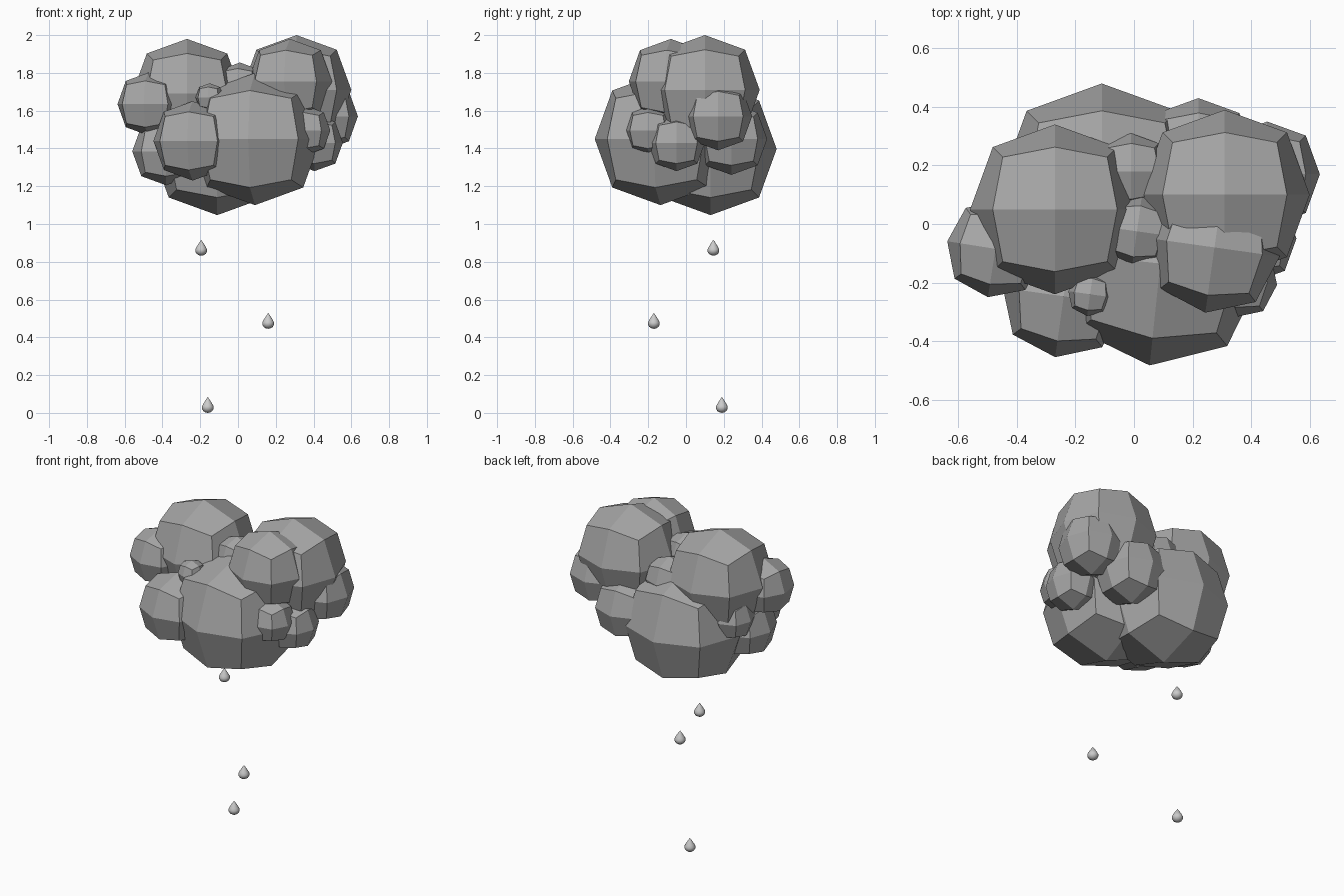
import bpy, bmesh, math
from mathutils import Matrix

if "Cube" in bpy.data.objects:
    bpy.data.objects.remove(bpy.data.objects["Cube"])

# Dark grey for the cloud
cloud_grey = bpy.data.materials.new("cloud_grey")
cloud_grey.diffuse_color = (0.38, 0.38, 0.38, 1)
cloud_grey.use_nodes = True
cloud_grey.node_tree.nodes["Principled BSDF"].inputs["Base Color"].default_value = cloud_grey.diffuse_color


def finish(bm, name, loc, smooth=False):
    me = bpy.data.meshes.new(name)
    bmesh.ops.recalc_face_normals(bm, faces=bm.faces)
    for f in bm.faces:
        f.smooth = smooth
    bm.to_mesh(me)
    bm.free()
    ob = bpy.data.objects.new(name, me)
    ob.location = loc
    bpy.context.collection.objects.link(ob)
    return ob


# Cloud puff: a cube split 2x2 per side, pulled most of the way to a sphere
def puff(name, x, y, z, r, turn=0, roundness=0.91):
    bm = bmesh.new()
    bmesh.ops.create_cube(bm, size=2)
    bmesh.ops.subdivide_edges(bm, edges=bm.edges[:], cuts=1, use_grid_fill=True)
    for v in bm.verts:
        v.co = v.co.lerp(v.co.normalized(), roundness) * r
    bm.transform(Matrix.Rotation(math.radians(turn), 4, 'Z'))
    finish(bm, name, (x, y, z)).data.materials.append(cloud_grey)


# Raindrop: lathed teardrop profile (radius, height)
def raindrop(name, x, y, z, sides=16):
    profile = [(0, 0), (0.013, 0.003), (0.024, 0.010), (0.031, 0.022),
               (0.031, 0.034), (0.025, 0.046), (0.015, 0.062), (0.006, 0.076), (0, 0.084)]
    bm = bmesh.new()
    verts = [bm.verts.new((r, 0, h)) for r, h in profile]
    edges = [bm.edges.new(p) for p in zip(verts, verts[1:])]
    bmesh.ops.spin(bm, geom=verts + edges, cent=(0, 0, 0), axis=(0, 0, 1),
                   angle=math.tau, steps=sides)
    bmesh.ops.remove_doubles(bm, verts=bm.verts[:], dist=0.0005)
    finish(bm, name, (x, y, z), smooth=True)


# Cloud: x, y, z, radius and turn of every puff
puffs = {
    "front_puff": (0.09, -0.135, 1.45, 0.35, -6),
    "back_puff": (-0.11, 0.13, 1.397, 0.35),
    "top_right_puff": (0.31, 0.10, 1.71, 0.29),
    "top_left_puff": (-0.27, 0.05, 1.69, 0.29),
    "upper_front_puff": (0.275, -0.08, 1.755, 0.225, -8),
    "left_puff": (-0.473, -0.085, 1.635, 0.167, -9),
    "front_left_puff": (-0.24, -0.247, 1.44, 0.21, -8),
    "lower_left_puff": (-0.38, -0.03, 1.385, 0.18),
    "left_back_puff": (-0.40, 0.12, 1.50, 0.13),
    "right_puff": (0.455, 0.17, 1.57, 0.18),
    "back_right_puff": (0.22, 0.24, 1.45, 0.19),
    "lower_right_puff": (0.405, -0.05, 1.43, 0.15),
    "front_right_puff": (0.36, -0.19, 1.495, 0.13, -8),
    "tiny_puff": (-0.15, -0.24, 1.67, 0.075, -8),
    "middle_puff": (0.01, -0.025, 1.735, 0.12, -8),
    "middle_back_puff": (-0.01, 0.18, 1.66, 0.13),
}
for name, p in puffs.items():
    puff(name, *p)

# Falling rain
for i, p in enumerate([(-0.195, 0.145, 0.832), (0.16, -0.17, 0.445), (-0.16, 0.19, 0)]):
    raindrop(f"raindrop_{i + 1}", *p)
